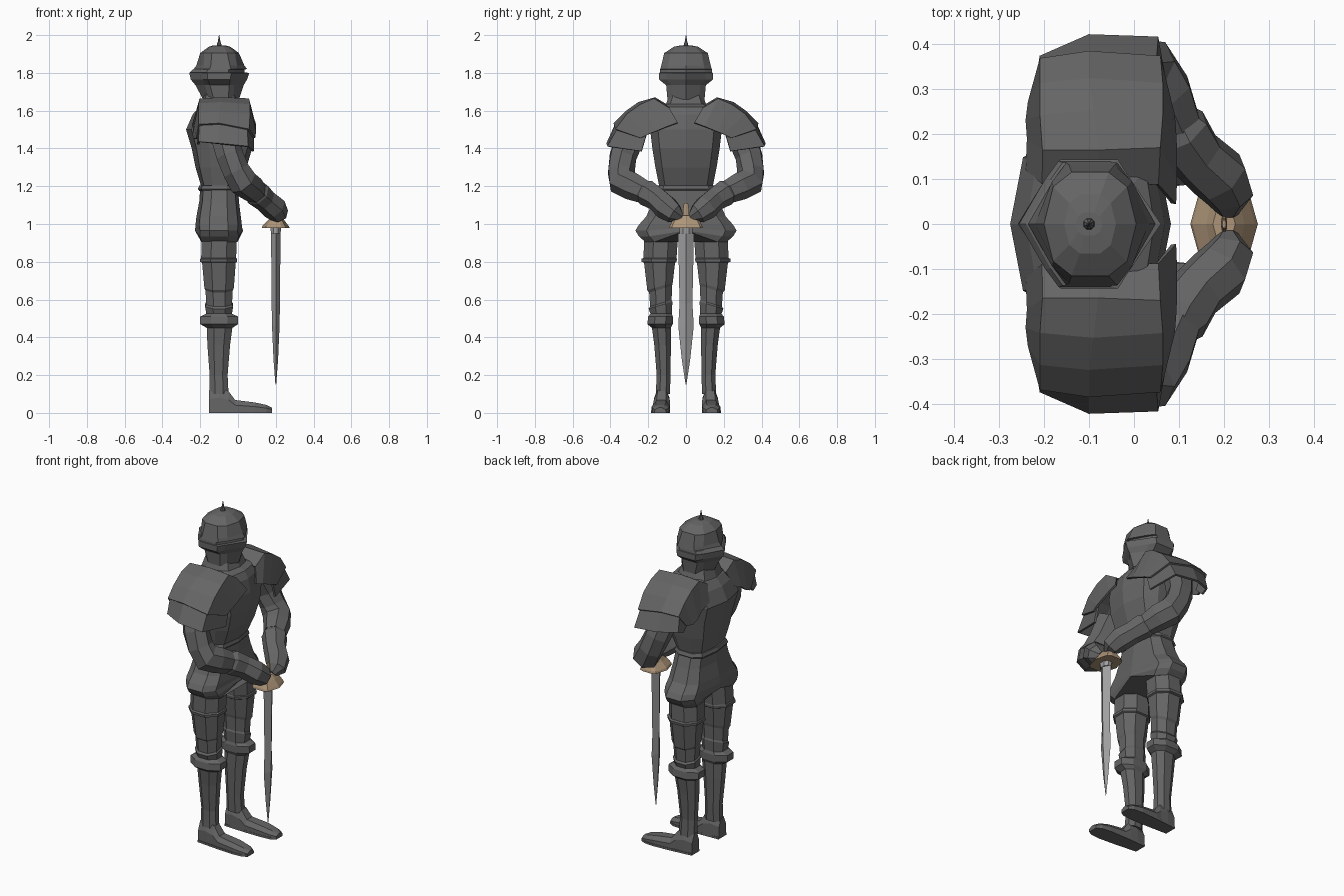
import bpy, bmesh, math
from mathutils import Vector


def material(name, r, g, b):
    m = bpy.data.materials.new(name)
    m.diffuse_color = (r, g, b, 1)
    return m


STEEL = material("dark_steel", .13, .13, .13)
BRIGHT = material("bright_steel", .35, .35, .35)
BRASS = material("brass", .42, .30, .19)


def finish(name, bm, mat, mirror):
    bmesh.ops.recalc_face_normals(bm, faces=bm.faces)
    me = bpy.data.meshes.new(name)
    bm.to_mesh(me)
    bm.free()
    me.materials.append(mat)
    ob = bpy.data.objects.new(name, me)
    bpy.context.collection.objects.link(ob)
    if mirror:
        mod = ob.modifiers.new("mirror", 'MIRROR')
        mod.use_axis = (False, True, False)
        mod.use_mirror_merge = False
    return ob


def loft(name, rings, mat=STEEL, mirror=False, closed=True):
    """Skin a list of equal-length point rings."""
    bm = bmesh.new()
    vs = [[bm.verts.new(p) for p in r] for r in rings]
    n = len(rings[0])
    for a, b in zip(vs, vs[1:]):
        for i in range(n if closed else n - 1):
            j = (i + 1) % n
            bm.faces.new((a[i], a[j], b[j], b[i]))
    if closed:
        bm.faces.new(vs[0])
        bm.faces.new(vs[-1])
    return finish(name, bm, mat, mirror)


def body_ring(z, xb, xf, w, k=.08, lift=0, c=.78):
    """Ten-sided ring, symmetric in y, with a keel front and back."""
    L = xf - xb
    half = [(xf, 0), (xf - k * L, c * w), (xf - .3 * L, w),
            (xb + .3 * L, w), (xb + k * L, c * w), (xb, 0)]
    pts = half + [(x, -y) for x, y in half[-2:0:-1]]
    return [(x, y, z + (lift if y == 0 else 0)) for x, y in pts]


def oct_ring(z, x0, x1, y0, y1, tilt=0):
    """Chamfered rectangle; tilt drops the outer side."""
    c, d = .28 * (x1 - x0), .28 * (y1 - y0)
    pts = [(x0 + c, y0), (x1 - c, y0), (x1, y0 + d), (x1, y1 - d),
           (x1 - c, y1), (x0 + c, y1), (x0, y1 - d), (x0, y0 + d)]
    return [(x, y, z - tilt * (y - (y0 + y1) / 2)) for x, y in pts]


def tube(name, path, sides=8, mirror=True):
    """Faceted limb along (x, y, z, radius) stations."""
    P = [Vector(p[:3]) for p in path]
    rings = []
    for i, p in enumerate(P):
        t = (P[min(i + 1, len(P) - 1)] - P[max(i - 1, 0)]).normalized()
        u = Vector((1, 1, 0)).cross(t).normalized()
        v = t.cross(u)
        rings.append([p + path[i][3] * (u * math.cos(a) + v * math.sin(a))
                      for a in (math.tau * (k + .5) / sides for k in range(sides))])
    return loft(name, rings, mirror=mirror)


# helmet with brow, eye slit and pointed back rim
loft("helmet", [body_ring(*r, c=.72) for r in [
    (1.66, -.185, .005, .098, .15), (1.735, -.225, .03, .105, .2), (1.765, -.25, .048, .143, .22),
    (1.80, -.258, .06, .143, .22), (1.802, -.255, .035, .139, .2), (1.818, -.24, .033, .137, .2),
    (1.82, -.235, .048, .136, .2), (1.84, -.22, .033, .131, .15), (1.905, -.20, .005, .115, .1),
    (1.938, -.155, -.04, .065, .1), (1.946, -.13, -.07, .025, .1)]])
loft("helmet_spike", [oct_ring(z, -.1 - r, -.1 + r, -r, r) for z, r in
                      [(1.93, .014), (1.955, .011), (1.965, .007), (2.0, .001)]])

# collar
loft("gorget", [body_ring(*r) for r in [
    (1.58, -.22, .04, .15), (1.625, -.20, .015, .11), (1.69, -.18, -.01, .085)]])

# breast and back plate
loft("cuirass", [body_ring(*r) for r in [
    (1.17, -.20, -.005, .15), (1.20, -.195, .0, .142), (1.30, -.225, .045, .162),
    (1.40, -.245, .075, .178), (1.50, -.275, .082, .19), (1.58, -.24, .068, .18),
    (1.62, -.205, .045, .16), (1.64, -.17, .0, .09)]])

# waist rim and hip skirt, arched at the centre
loft("waist_rim", [body_ring(*r) for r in [
    (1.175, -.205, .0, .15), (1.185, -.212, .008, .158), (1.205, -.205, .003, .15)]])
loft("hip_skirt", [body_ring(*r) for r in [
    (1.19, -.20, .0, .15), (1.12, -.205, .005, .175), (1.04, -.22, .015, .21),
    (.995, -.225, .02, .25), (.965, -.226, .022, .268, .1, .015),
    (.935, -.228, .028, .25, .1, .03), (.905, -.218, .022, .215, .1, .06)]])

# shoulder plates: upper shell and lower lame, columns run back to front
upper = [
    [(-.235, .12, 1.53), (-.20, .09, 1.615), (-.08, .09, 1.62), (.05, .09, 1.61), (.088, .045, 1.535)],
    [(-.232, .19, 1.50), (-.20, .165, 1.66), (-.08, .165, 1.665), (.055, .17, 1.66), (.09, .10, 1.515)],
    [(-.235, .23, 1.47), (-.205, .24, 1.635), (-.09, .25, 1.64), (.06, .24, 1.63), (.09, .16, 1.49)],
    [(-.23, .27, 1.45), (-.205, .31, 1.585), (-.1, .32, 1.59), (.06, .31, 1.58), (.088, .20, 1.475)],
    [(-.215, .31, 1.455), (-.205, .365, 1.525), (-.1, .38, 1.53), (.055, .37, 1.50), (.085, .24, 1.455)]]
lower = [
    [(-.21, .28, 1.47), (-.20, .345, 1.545), (-.1, .36, 1.55), (.045, .35, 1.52), (.08, .21, 1.47)],
    [(-.21, .33, 1.42), (-.205, .37, 1.435), (-.1, .416, 1.425), (.05, .412, 1.41), (.08, .235, 1.385)]]
for name, rows in (("shoulder_plate", upper), ("shoulder_lame", lower)):
    ob = loft(name, rows, mirror=True, closed=False)
    s = ob.modifiers.new("thickness", 'SOLIDIFY')
    s.thickness = .012
    s.offset = 0

# arms and gauntlets
tube("arm", [(-.075, .29, 1.48, .08), (-.045, .335, 1.36, .074), (-.01, .345, 1.28, .074),
             (.025, .338, 1.225, .08), (.06, .285, 1.20, .076), (.09, .22, 1.17, .064)], 7)
tube("gauntlet", [(.09, .23, 1.18, .055), (.10, .205, 1.165, .072), (.14, .15, 1.13, .064),
                  (.19, .105, 1.088, .068), (.212, .062, 1.055, .055), (.208, .025, 1.035, .024)], 7)

# legs: thigh lames, knee cap, shin
loft("leg", [oct_ring(*r) for r in [
    (.97, -.19, -.005, .04, .22), (.82, -.195, -.01, .05, .225),
    (.815, -.20, -.004, .048, .237), (.80, -.20, -.004, .05, .235),
    (.795, -.19, -.012, .058, .222), (.67, -.178, -.022, .07, .205, .3),
    (.655, -.172, -.028, .074, .195, .3), (.58, -.168, -.032, .076, .19, .3),
    (.57, -.174, -.026, .072, .198, .3), (.525, -.168, -.032, .075, .188),
    (.51, -.20, .0, .07, .20), (.47, -.20, .0, .07, .205),
    (.45, -.165, -.03, .08, .18), (.36, -.162, -.042, .08, .168),
    (.20, -.15, -.055, .082, .155), (.10, -.15, -.05, .085, .16)]], mirror=True)

# boots
loft("boot", [[(x, a, .008), (x, b, .008), (x, b, h * .6), (x, b - .02, h), (x, a + .02, h), (x, a, h * .6)]
              for x, a, b, h in [(-.153, .095, .16, .12), (-.10, .088, .168, .135), (-.05, .086, .17, .115),
                                 (-.015, .086, .176, .068), (.09, .086, .182, .055),
                                 (.15, .092, .178, .042), (.18, .108, .165, .028)]], mirror=True)
loft("boot_sole", [[(x, a, 0), (x, b, 0), (x, b, .012), (x, a, .012)]
                   for x, a, b in [(-.153, .09, .165), (-.02, .085, .178), (.09, .084, .185),
                                   (.15, .09, .18), (.18, .107, .166)]], mirror=True)

# sword blade: diamond section
loft("sword_blade", [[(.2 + t, 0, z), (.2, w, z), (.2 - t, 0, z), (.2, -w, z)]
                     for z, w, t in [(.15, .002, .002), (.28, .022, .012), (.46, .041, .02),
                                     (.58, .034, .022), (.95, .042, .025)]], BRIGHT)
loft("blade_collar", [oct_ring(.95, .175, .225, -.035, .035),
                      oct_ring(.99, .17, .23, -.035, .035)], BRIGHT)

# sword guard and grip
loft("sword_guard", [body_ring(*r, c=.85) for r in [
    (.978, .125, .275, .088, .14), (.99, .13, .268, .086, .14),
    (1.02, .16, .245, .07, .14), (1.045, .175, .225, .03, .14)]], BRASS)
loft("sword_grip", [oct_ring(*r) for r in [
    (1.03, .193, .207, -.02, .02), (1.10, .194, .206, -.013, .013),
    (1.112, .196, .204, -.009, .009)]], BRASS)
